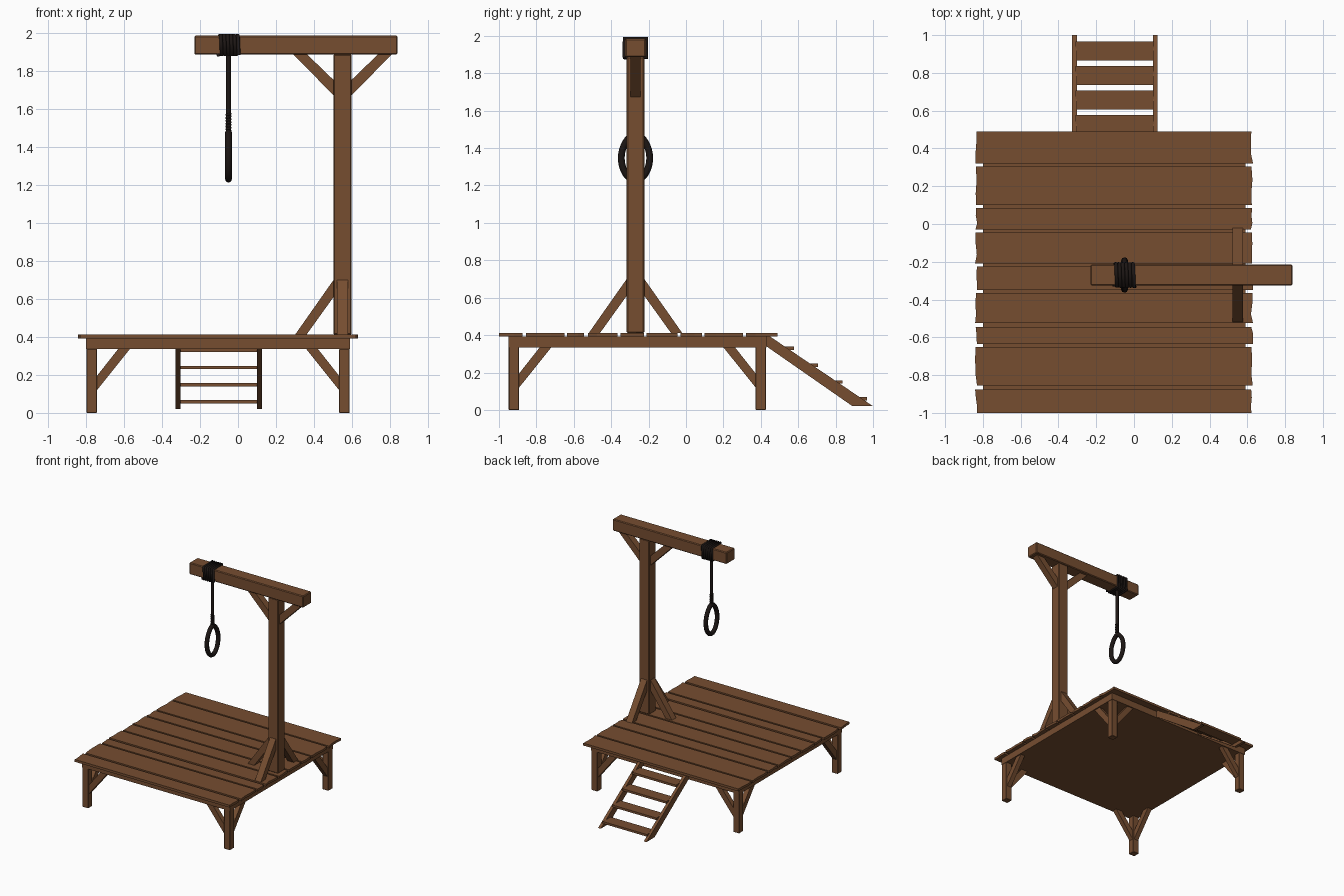
import bpy, bmesh, random
from math import sin, cos, pi
from mathutils import Vector

if "Cube" in bpy.data.objects:
    bpy.data.objects.remove(bpy.data.objects["Cube"])

random.seed(4)


def material(name, rgb):
    m = bpy.data.materials.new(name)
    m.diffuse_color = (*rgb, 1)
    m.use_nodes = True
    m.node_tree.nodes["Principled BSDF"].inputs["Base Color"].default_value = m.diffuse_color
    return m


WOOD = material("brown_wood", (0.18, 0.075, 0.03))
ROPE = material("dark_rope", (0.012, 0.008, 0.007))


def add(name, mesh, mat):
    ob = bpy.data.objects.new(name, mesh)
    bpy.context.collection.objects.link(ob)
    mesh.materials.clear()
    mesh.materials.append(mat)
    return ob


def prism(name, pts, axis, lo, hi, bevel=0.0):
    """Extrude a 2D outline along x (pts = y,z), y (pts = x,z) or z (pts = x,y)."""
    place = {"x": lambda a, b, t: (t, a, b),
             "y": lambda a, b, t: (a, t, b),
             "z": lambda a, b, t: (a, b, t)}[axis]
    bm = bmesh.new()
    rings = [[bm.verts.new(place(a, b, t)) for a, b in pts] for t in (lo, hi)]
    bm.faces.new(rings[0])
    bm.faces.new(rings[1])
    n = len(pts)
    for i in range(n):
        j = (i + 1) % n
        bm.faces.new((rings[0][i], rings[0][j], rings[1][j], rings[1][i]))
    if bevel:
        bmesh.ops.bevel(bm, geom=bm.edges[:], offset=bevel, segments=1, affect="EDGES")
    bmesh.ops.recalc_face_normals(bm, faces=bm.faces[:])
    me = bpy.data.meshes.new(name)
    bm.to_mesh(me)
    bm.free()
    return add(name, me, WOOD)


def box(name, x0, x1, y0, y1, z0, z1, bevel=0.0):
    return prism(name, [(x0, y0), (x1, y0), (x1, y1), (x0, y1)], "z", z0, z1, bevel)


def tube(name, pts, radius, closed=False, sides=2):
    cu = bpy.data.curves.new(name, "CURVE")
    cu.dimensions = "3D"
    cu.bevel_depth = radius
    cu.bevel_resolution = sides
    cu.use_fill_caps = True
    sp = cu.splines.new("POLY")
    sp.points.add(len(pts) - 1)
    for p, co in zip(sp.points, pts):
        p.co = (*co, 1)
    sp.use_cyclic_u = closed
    tmp = bpy.data.objects.new(name + "_path", cu)
    me = bpy.data.meshes.new_from_object(tmp)
    bpy.data.objects.remove(tmp)
    for f in me.polygons:
        f.use_smooth = True
    return add(name, me, ROPE)


# Deck base
CX, CY = -0.105, -0.26
box("deck_base", -0.80, 0.59, -0.95, 0.43, 0.335, 0.392)

# Deck planks with rough sawn ends
planks = [(-1.0, -0.875), (-0.855, -0.65), (-0.635, -0.545), (-0.525, -0.365), (-0.35, -0.225),
          (-0.21, -0.045), (-0.03, 0.085), (0.10, 0.305), (0.32, 0.49)]
for k, (y0, y1) in enumerate(planks):
    ys = [y0 + (y1 - y0) * t for t in (0, 0.3, 0.65, 1)]
    right = [(0.625 + random.uniform(-0.007, 0.007), y) for y in ys]
    left = [(-0.836 + random.uniform(-0.006, 0.006), y) for y in reversed(ys)]
    prism(f"deck_plank_{k + 1}", right + left, "z", 0.392, 0.412)

# Legs, each with two diagonal braces
for sx, nx in ((-1, "left"), (1, "right")):
    for sy, ny in ((-1, "front"), (1, "back")):
        lx, ly = CX + sx * 0.665, CY + sy * 0.66
        box(f"{ny}_{nx}_leg", lx - 0.028, lx + 0.028, ly - 0.028, ly + 0.028, 0, 0.337, 0.003)
        outline = [(0.02, 0.11), (0.02, 0.185), (0.14, 0.337), (0.202, 0.337)]
        prism(f"{ny}_{nx}_leg_brace_x", [(lx - sx * d, z) for d, z in outline], "y", ly - 0.02, ly + 0.02)
        prism(f"{ny}_{nx}_leg_brace_y", [(ly - sy * d, z) for d, z in outline], "x", lx - 0.02, lx + 0.02)

# Post and overhead beam
PX, PY = 0.55, -0.27
box("post", PX - 0.048, PX + 0.048, PY - 0.047, PY + 0.047, 0.411, 1.887, 0.006)
box("top_beam", -0.23, 0.84, PY - 0.055, PY + 0.055, 1.886, 1.985, 0.006)

# Braces under the beam and around the foot of the post
upper = [(0.04, 1.665), (0.04, 1.745), (0.188, 1.888), (0.262, 1.888)]
lower = [(0.04, 0.71), (0.04, 0.62), (0.19, 0.411), (0.25, 0.411)]
for s, n in ((-1, "left"), (1, "right")):
    prism(f"{n}_beam_brace", [(PX + s * d, z) for d, z in upper], "y", PY - 0.028, PY + 0.028)
    prism(f"{'front' if s < 0 else 'back'}_post_brace",
          [(PY + s * d, z) for d, z in lower], "x", PX - 0.028, PX + 0.028)
prism("left_post_brace", [(PX - d, z) for d, z in lower], "y", PY - 0.028, PY + 0.028)

# Stair rails and treads
for x, n in ((-0.328, "left"), (0.1, "right")):
    prism(f"{n}_stair_rail", [(0.43, 0.392), (0.45, 0.392), (1.0, 0.02), (0.89, 0.02), (0.43, 0.34)],
          "x", x, x + 0.025)
for k in range(4):
    y, z = 0.967 - 0.13 * k, 0.05 + 0.09 * k
    box(f"stair_tread_{k + 1}", -0.31, 0.105, y - 0.102, y, z, z + 0.018)

# Rope wound round the beam
RX = -0.05
turns = 6
wrap = []
for k in range(turns * 4 + 1):
    a, b = ((-1, -1), (1, -1), (1, 1), (-1, 1))[k % 4]
    wrap.append((-0.104 + 0.108 * k / (turns * 4), PY + a * 0.061, 1.936 + b * 0.052))
tube("beam_rope_wrap", wrap, 0.0095)

# Hanging rope, binding coil and teardrop loop
tube("hanging_rope", [(RX, PY, 1.89), (RX, PY, 1.47)], 0.013)
coil = [(RX + 0.011 * cos(t * pi / 5), PY + 0.011 * sin(t * pi / 5), 1.485 + 0.09 * t / 60)
        for t in range(61)]
tube("rope_binding", coil, 0.006, sides=1)
loop = []
for k in range(36):
    a = 2 * pi * k / 36
    narrow = 1 - 0.22 * max(0, cos(a)) ** 2
    loop.append((RX, PY + 0.076 * sin(a) * narrow, 1.348 + cos(a) * (0.128 if cos(a) > 0 else 0.118)))
tube("rope_loop", loop, 0.018, closed=True)
